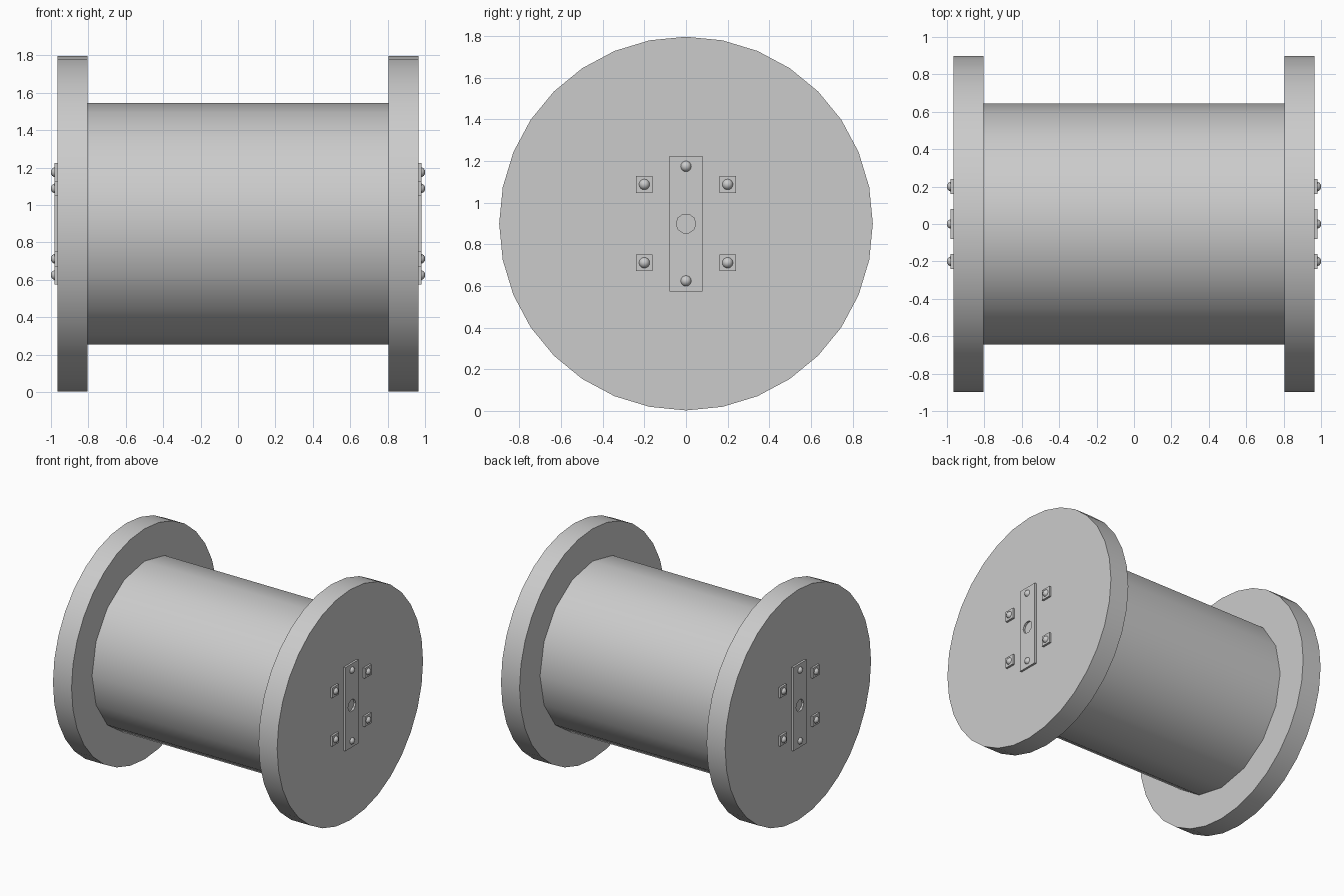
import bpy, bmesh, math
from mathutils import Matrix, Vector

if "Cube" in bpy.data.objects:
    bpy.data.objects.remove(bpy.data.objects["Cube"])

AXIS_Z = 0.9                                   # height of the spool axis
TO_X = Matrix.Rotation(math.pi / 2, 4, 'Y')    # turns z-aligned shapes along x


def finish(name, bm, smooth=True, mirror=True):
    mesh = bpy.data.meshes.new(name)
    bm.to_mesh(mesh)
    bm.free()
    obj = bpy.data.objects.new(name, mesh)
    bpy.context.collection.objects.link(obj)
    bpy.ops.object.select_all(action='DESELECT')
    obj.select_set(True)
    bpy.context.view_layer.objects.active = obj
    if smooth:
        bpy.ops.object.shade_smooth_by_angle(angle=math.radians(35))
    if mirror:
        obj.modifiers.new("both_ends", 'MIRROR').use_axis = (True, False, False)
    return obj


def disc(name, x0, x1, radius, sides, mirror=True, smooth=True):
    bm = bmesh.new()
    bmesh.ops.create_cone(
        bm, cap_ends=True, segments=sides, radius1=radius, radius2=radius, depth=x1 - x0,
        matrix=Matrix.Translation(((x0 + x1) / 2, 0, AXIS_Z)) @ TO_X)
    return finish(name, bm, smooth, mirror)


def plate(name, y, z, width, height):
    bm = bmesh.new()
    bmesh.ops.create_cube(
        bm, size=1,
        matrix=Matrix.Translation((0.9725, y, z)) @ Matrix.Diagonal((0.017, width, height, 1)))
    return finish(name, bm, smooth=False)


def bolt(name, y, z):
    # domed head: upper half of a sphere, standing out along x
    bm = bmesh.new()
    bmesh.ops.create_uvsphere(bm, u_segments=16, v_segments=8, radius=0.027)
    bmesh.ops.bisect_plane(bm, geom=bm.verts[:] + bm.edges[:] + bm.faces[:],
                           plane_co=(0, 0, -0.0005), plane_no=(0, 0, 1), clear_inner=True)
    bm.transform(Matrix.Translation((0.974, y, z)) @ TO_X)
    return finish(name, bm)


# Winding core and the two end flanges
disc("core", -0.806, 0.806, 0.645, 16, mirror=False)
disc("flange", 0.805, 0.965, 0.897, 32)

# Centre strap with the axle hole cut through
strap = plate("centre_strap", 0, AXIS_Z, 0.16, 0.65)
cutter = disc("axle_hole_cutter", 0.95, 1.0, 0.047, 10, mirror=False, smooth=False)
cutter.hide_render = True
cut = strap.modifiers.new("axle_hole", 'BOOLEAN')
cut.operation = 'DIFFERENCE'
cut.object = cutter
strap.modifiers.move(1, 0)
bpy.context.view_layer.objects.active = strap
bpy.ops.object.modifier_apply(modifier="axle_hole")
bpy.data.objects.remove(cutter)

# Strap bolts
for dz in (-0.275, 0.275):
    bolt("strap_bolt", 0, AXIS_Z + dz)

# Four square washers with bolts
for y in (-0.2, 0.2):
    for dz in (-0.188, 0.188):
        plate("washer", y, AXIS_Z + dz, 0.08, 0.08)
        bolt("washer_bolt", y, AXIS_Z + dz)
